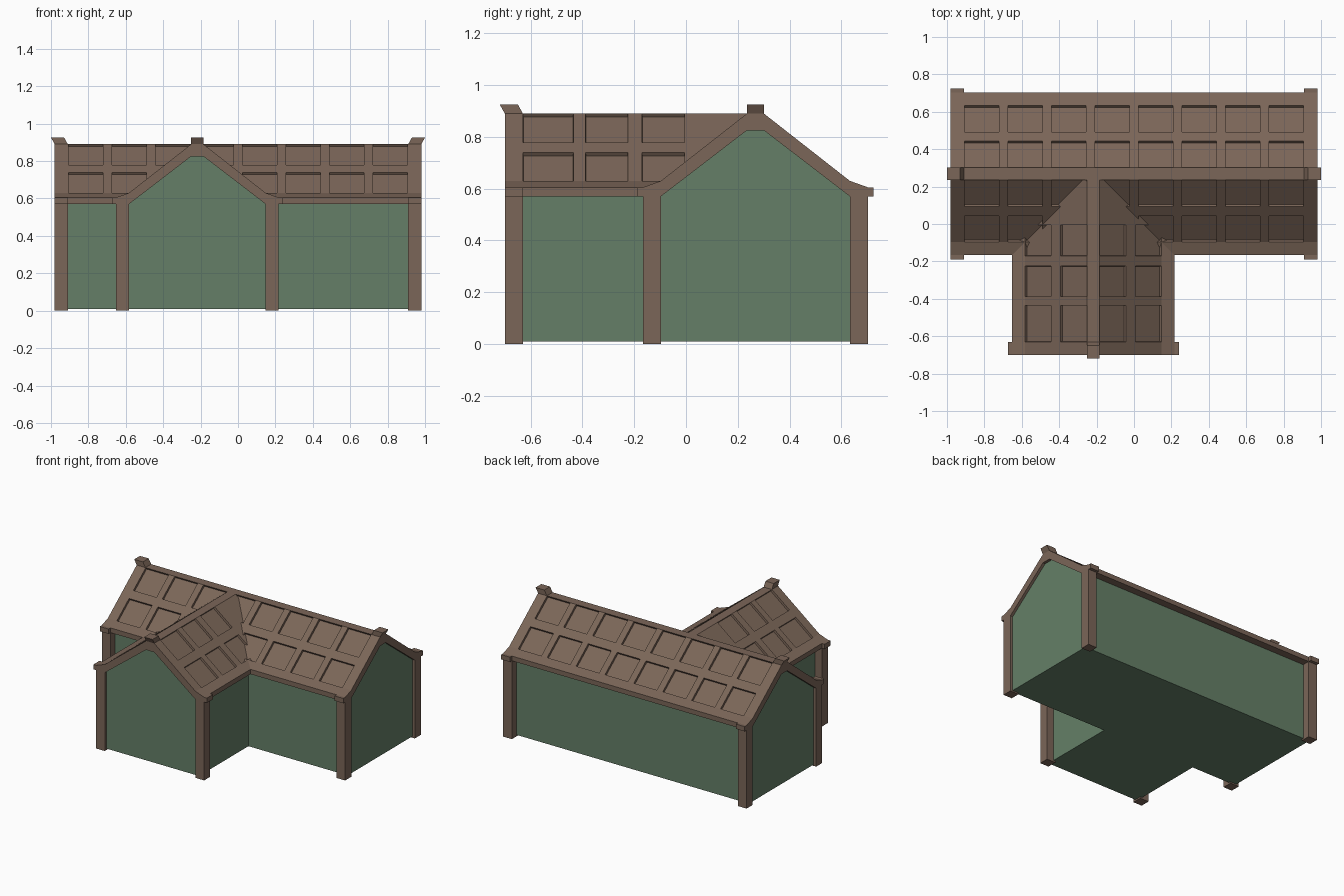
import bpy, bmesh

if "Cube" in bpy.data.objects:
    bpy.data.objects.remove(bpy.data.objects["Cube"])

def material(name, rgb):
    m = bpy.data.materials.new(name)
    m.diffuse_color = (*rgb, 1)
    m.use_nodes = True
    m.node_tree.nodes["Principled BSDF"].inputs["Base Color"].default_value = m.diffuse_color
    return m

BROWN = material("brown_timber", (0.198, 0.133, 0.098))
GREEN = material("green_wall", (0.130, 0.213, 0.137))

# Each wing uses local coordinates: u across the ridge, v along it, z up
def main_axes(u, v, z):
    return (v, 0.268 + u, z)

def wing_axes(u, v, z):
    return (-0.2175 + u, v, z)

TRIM = 0.07                        # post and gable frame width
CREST, SLOPE, EAVE = 0.033, 0.365, 0.435
TOP, LOW = 0.89, 0.63

def slope_z(u):
    return TOP + (u - CREST) * (LOW - TOP) / (SLOPE - CREST)

def loft(name, rings, mat, panel=None):
    """Skin matching closed rings, cap the ends, sink the chosen panel faces."""
    bm = bmesh.new()
    loops = [[bm.verts.new(p) for p in ring] for ring in rings]
    n = len(rings[0])
    sunk = []
    for i in range(len(loops) - 1):
        a, b = loops[i], loops[i + 1]
        for j in range(n):
            k = (j + 1) % n
            f = bm.faces.new((a[j], a[k], b[k], b[j]))
            if panel and panel(i, j):
                sunk.append(f)
    bm.faces.new(loops[0])
    bm.faces.new(loops[-1])
    bmesh.ops.recalc_face_normals(bm, faces=bm.faces[:])
    if sunk:
        bmesh.ops.inset_individual(bm, faces=sunk, thickness=0.002, depth=-0.015)
    me = bpy.data.meshes.new(name)
    bm.to_mesh(me)
    bm.free()
    me.materials.append(mat)
    ob = bpy.data.objects.new(name, me)
    bpy.context.collection.objects.link(ob)
    return ob

def box(name, axes, u, v, z, mat):
    rings = [[axes(a, b, c) for a, c in ((u[0], z[0]), (u[1], z[0]), (u[1], z[1]), (u[0], z[1]))]
             for b in v]
    return loft(name, rings, mat)

# Roof slab with two rows of sunken panels on each slope
def roof(name, axes, stations):
    half = [(u, slope_z(u)) for u in (CREST, 0.175, 0.225, SLOPE)]
    half += [(EAVE, 0.605), (EAVE, 0.57), (SLOPE, 0.57), (CREST, 0.825)]
    profile = half + [(-u, z) for u, z in reversed(half)]
    n = len(profile)
    rows = {0, 2, n - 2, n - 4}
    rings = [[axes(u, v, z) for u, z in profile] for v in stations]
    return loft(name, rings, BROWN, lambda i, j: i % 2 == 1 and j in rows)

# Wall volume reaching into the roof slab
def walls(name, axes, v0, v1):
    half = [(0.38, 0.01), (0.38, 0.585), (CREST, 0.85)]
    profile = half + [(-u, z) for u, z in reversed(half)]
    return loft(name, [[axes(u, v, z) for u, z in profile] for v in (v0, v1)], GREEN)

# Corner posts, eave ends and leaning ridge cap at one gable
def gable_end(name, axes, end, d):
    span = (end - d * TRIM, end)
    for tag, s in (("a", 1), ("b", -1)):
        box(f"{name}_post_{tag}", axes, (s * SLOPE, s * EAVE), span, (0, 0.575), BROWN)
        box(f"{name}_eave_end_{tag}", axes, (s * 0.40, s * 0.457), span, (0.57, 0.605), BROWN)
    cap = [(-0.07, 0.88), (0, 0.88), (0, 0.89), (0.02, 0.926), (-0.05, 0.926), (-0.07, 0.89)]
    loft(f"{name}_ridge_cap",
         [[axes(u, end + d * v, z) for v, z in cap] for u in (-CREST, CREST)], BROWN)

# Main hall
stations = [-0.98]
for i in range(8):
    c = -0.8145 + i * 0.2327
    stations += [c - 0.093, c + 0.093]
stations.append(0.98)
roof("main_roof", main_axes, stations)
walls("main_walls", main_axes, -0.96, 0.96)
gable_end("left_gable", main_axes, -0.98, -1)
gable_end("right_gable", main_axes, 0.98, 1)

# Front wing
roof("wing_roof", wing_axes,
     [-0.70, -0.63, -0.435, -0.388, -0.225, -0.17, -0.005, 0.235])
walls("wing_walls", wing_axes, -0.68, -0.112)
gable_end("front_gable", wing_axes, -0.70, -1)
